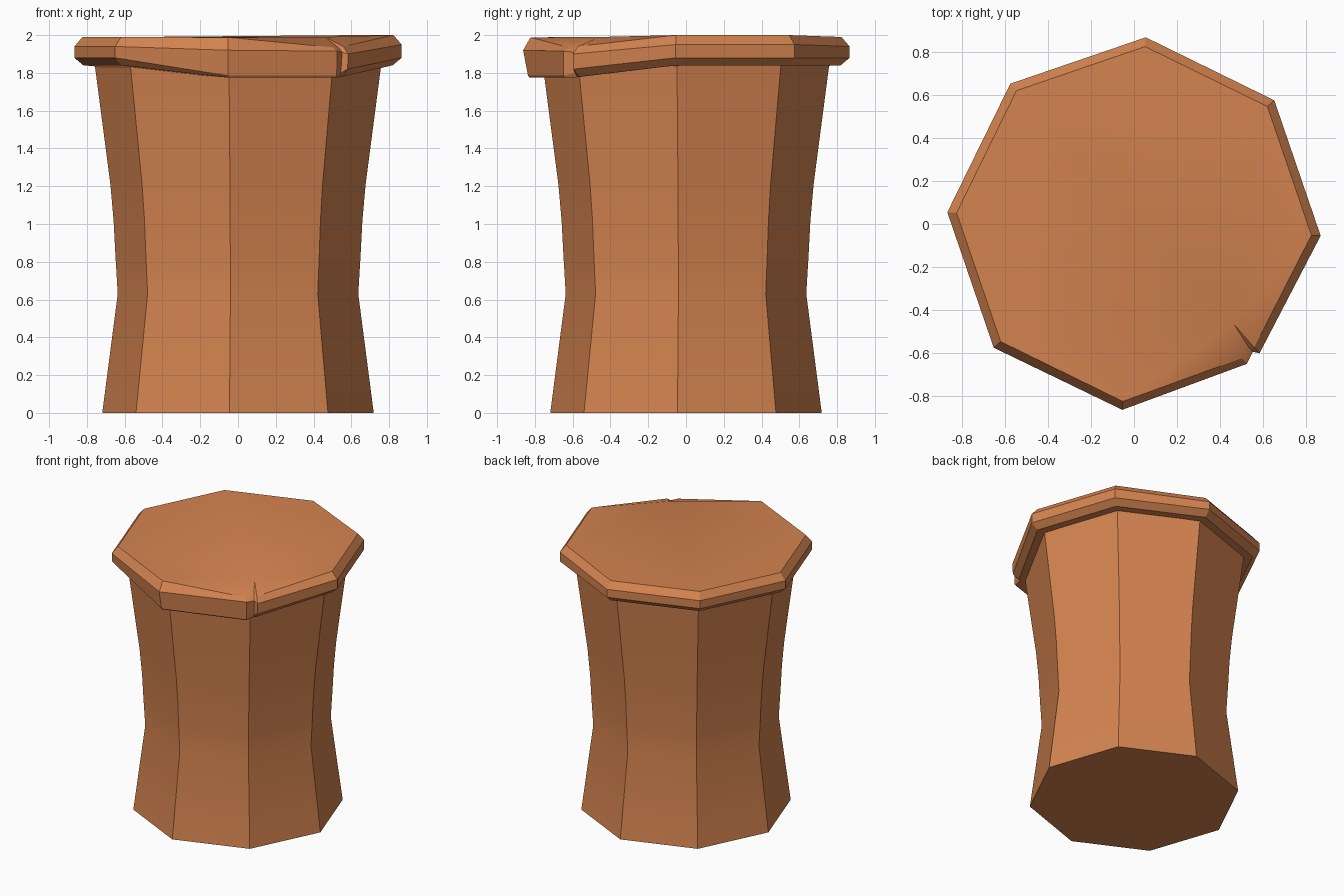
import bpy, bmesh, math

if "Cube" in bpy.data.objects:
    bpy.data.objects.remove(bpy.data.objects["Cube"])

clay = bpy.data.materials.new("terracotta")
clay.diffuse_color = (0.66, 0.23, 0.08, 1)
clay.use_nodes = True
clay.node_tree.nodes["Principled BSDF"].inputs["Base Color"].default_value = clay.diffuse_color

TURN = -3.6  # twist of the octagon in degrees


def polar(r, deg, z):
    a = math.radians(deg)
    return (r * math.cos(a), r * math.sin(a), z)


def loft(bm, columns):
    """Skin upright columns of (angle, [(r, z), ...]); return vertex columns."""
    cols = [[bm.verts.new(polar(r, ang, z)) for r, z in prof] for ang, prof in columns]
    for i, a in enumerate(cols):
        b = cols[(i + 1) % len(cols)]
        for k in range(len(a) - 1):
            bm.faces.new((a[k], b[k], b[k + 1], a[k + 1]))
    bm.faces.new([c[0] for c in reversed(cols)])
    return cols


def finish(bm, name):
    bmesh.ops.recalc_face_normals(bm, faces=bm.faces)
    me = bpy.data.meshes.new(name)
    bm.to_mesh(me)
    bm.free()
    ob = bpy.data.objects.new(name, me)
    bpy.context.collection.objects.link(ob)
    me.materials.append(clay)
    bpy.ops.object.select_all(action='DESELECT')
    ob.select_set(True)
    bpy.context.view_layer.objects.active = ob
    bpy.ops.object.shade_smooth_by_angle(angle=math.radians(25))
    return ob


# Waisted octagonal shaft
shaft = [(0.72, 0), (0.638, 0.63), (0.65, 0.83), (0.66, 1.02), (0.677, 1.21), (0.762, 1.86)]
bm = bmesh.new()
cols = loft(bm, [(TURN + 45 * i, shaft) for i in range(8)])
bm.faces.new([c[-1] for c in cols])
finish(bm, "pedestal_shaft")

# Bevelled cap, sagging at the front with one chipped corner
def rim(top):
    return [(0.82, 1.84), (0.868, 1.88), (0.868, top - 0.05), (0.825, top)]

columns = [(TURN + 45 * i, rim(2.0 if i < 2 else 1.99)) for i in range(6)]
columns += [
    (TURN + 270, [(0.83, 1.775), (0.838, 1.785), (0.864, 1.92), (0.825, 1.988)]),
    (308.9, [(0.825, 1.775), (0.832, 1.785), (0.834, 1.915), (0.80, 1.935)]),
    (312.9, [(0.785, 1.777), (0.80, 1.80), (0.81, 1.91), (0.785, 1.932)]),
    (314.2, [(0.79, 1.78), (0.832, 1.82), (0.836, 1.90), (0.80, 1.94)]),
]
bm = bmesh.new()
cols = loft(bm, columns)
top = [c[-1] for c in cols]
inner = bm.verts.new((0.46, -0.46, 1.99))
bm.faces.new(top[0:7] + [inner])
for a, b in zip(top[6:], top[7:] + top[:1]):
    bm.faces.new((a, b, inner))
finish(bm, "chipped_cap")
